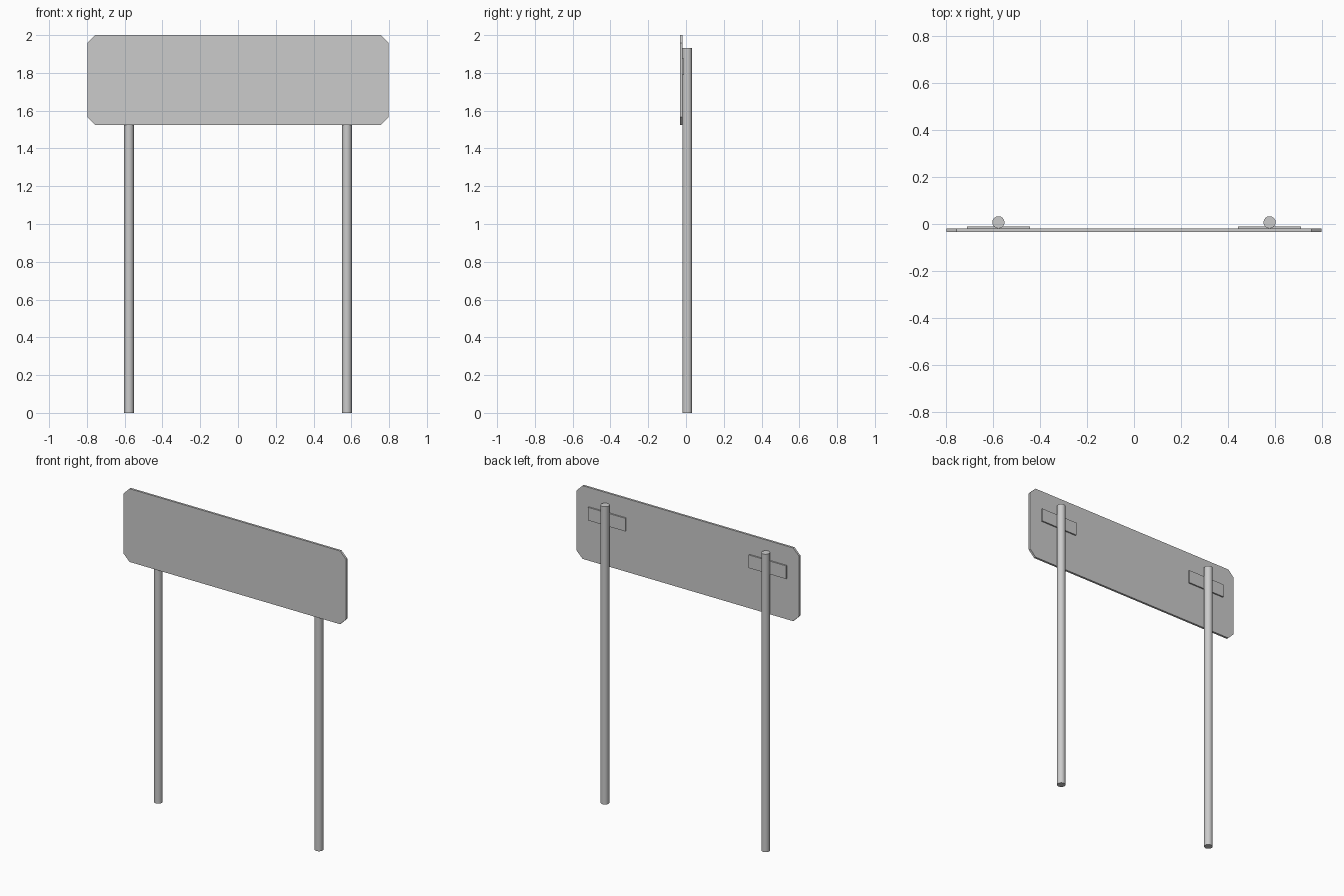
import bpy, bmesh

if "Cube" in bpy.data.objects:
    bpy.data.objects.remove(bpy.data.objects["Cube"])


def finish(bm, name):
    bmesh.ops.recalc_face_normals(bm, faces=bm.faces)
    mesh = bpy.data.meshes.new(name)
    bm.to_mesh(mesh)
    bm.free()
    obj = bpy.data.objects.new(name, mesh)
    bpy.context.collection.objects.link(obj)
    return obj


def slab(name, x0, x1, y0, y1, z0, z1, cut=0.0):
    """Upright plate with optional clipped corners, extruded along y."""
    if cut:
        pts = [(x0 + cut, z0), (x1 - cut, z0), (x1, z0 + cut), (x1, z1 - cut),
               (x1 - cut, z1), (x0 + cut, z1), (x0, z1 - cut), (x0, z0 + cut)]
    else:
        pts = [(x0, z0), (x1, z0), (x1, z1), (x0, z1)]
    bm = bmesh.new()
    face = bm.faces.new([bm.verts.new((x, y0, z)) for x, z in pts])
    ext = bmesh.ops.extrude_face_region(bm, geom=[face])
    moved = [v for v in ext["geom"] if isinstance(v, bmesh.types.BMVert)]
    bmesh.ops.translate(bm, verts=moved, vec=(0, y1 - y0, 0))
    return finish(bm, name)


# Sign board with clipped corners
slab("sign_board", -0.798, 0.798, -0.033, -0.019, 1.525, 2.0, cut=0.042)

for side, sx in (("left", -1), ("right", 1)):
    cx = sx * 0.577
    # Round post
    bpy.ops.mesh.primitive_cylinder_add(vertices=16, radius=0.026, depth=1.933,
                                        location=(cx, 0.007, 1.933 / 2))
    post = bpy.context.object
    post.name = side + "_post"
    bpy.ops.object.shade_smooth_by_angle()
    # Mounting bracket between board and post
    slab(side + "_bracket", cx - 0.134, cx + 0.134, -0.019, -0.010, 1.79, 1.875)
